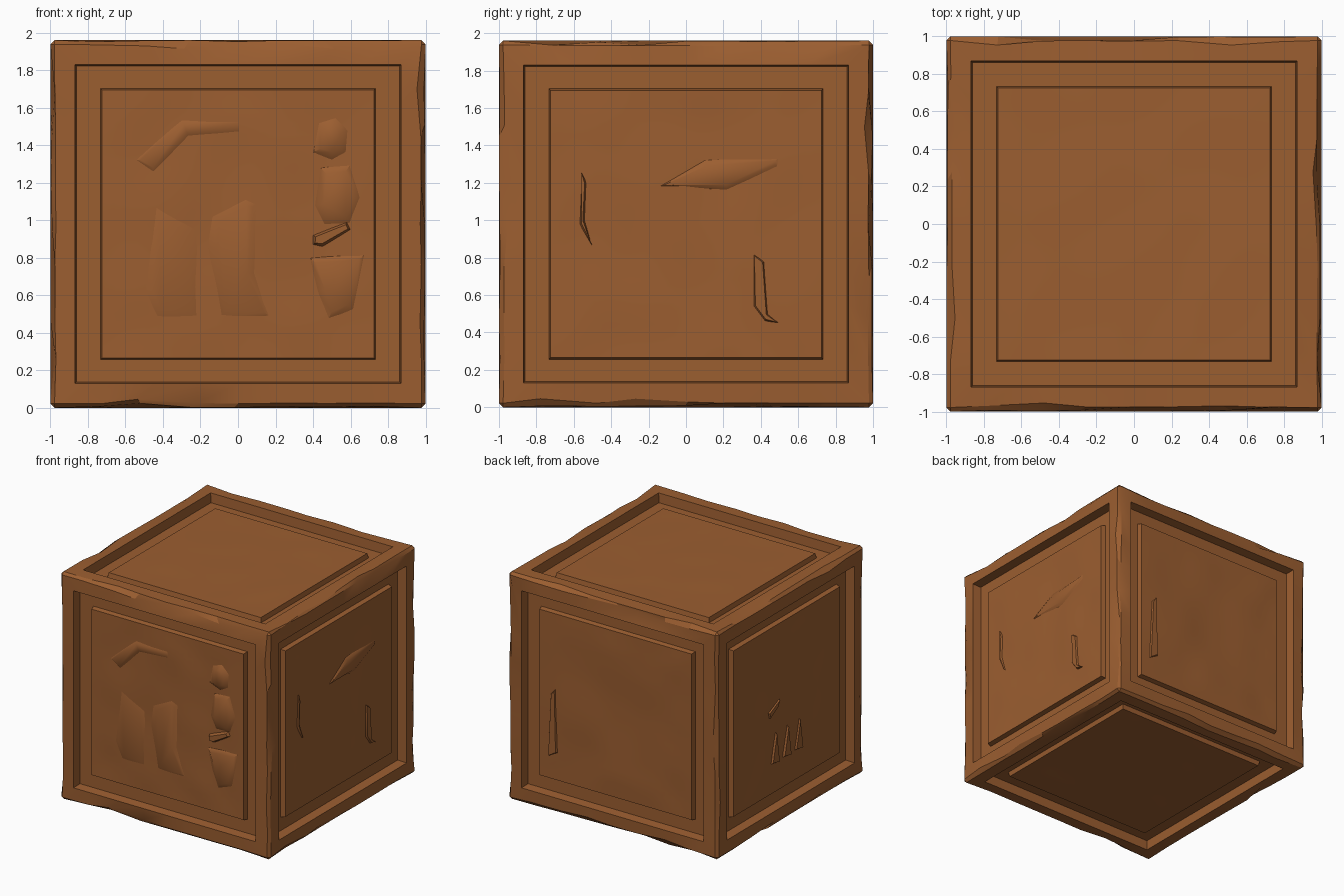
import bpy, bmesh, math, random
from mathutils import Matrix, Vector, noise

if "Cube" in bpy.data.objects:
    bpy.data.objects.remove(bpy.data.objects["Cube"])

random.seed(7)
HZ = 0.98                      # half height of the block
clay = bpy.data.materials.new("brown clay")
clay.diffuse_color = (0.33, 0.112, 0.03, 1)
clay.use_nodes = True
clay.node_tree.nodes["Principled BSDF"].inputs["Base Color"].default_value = clay.diffuse_color


def finish(bm, name, matrix, angle=28):
    bmesh.ops.recalc_face_normals(bm, faces=bm.faces)
    bm.transform(matrix)
    me = bpy.data.meshes.new(name)
    bm.to_mesh(me)
    bm.free()
    me.materials.append(clay)
    me.shade_smooth()
    me.set_sharp_from_angle(angle=math.radians(angle))
    ob = bpy.data.objects.new(name, me)
    bpy.context.collection.objects.link(ob)
    return ob


# Block with a framed recess in every side and worn outer edges
bm = bmesh.new()
bmesh.ops.create_cube(bm, size=2, matrix=Matrix.Diagonal((1, 1, HZ, 1)))
outer = list(bm.edges)
sides = list(bm.faces)
bmesh.ops.inset_individual(bm, faces=sides, thickness=0.185)
rims = list({e for f in sides for e in f.edges})
bmesh.ops.inset_individual(bm, faces=sides, thickness=0.01, depth=-0.08)


def on_edge(co):
    return sum((abs(co.x) > 0.999, abs(co.y) > 0.999, abs(co.z) > HZ - 0.001)) >= 2


bmesh.ops.subdivide_edges(bm, edges=outer + rims, cuts=7, use_grid_fill=True)
edges = [e for e in bm.edges if on_edge(e.verts[0].co) and on_edge(e.verts[1].co)
         and on_edge((e.verts[0].co + e.verts[1].co) / 2)]
bmesh.ops.bevel(bm, geom=edges, offset=0.022, segments=1, affect='EDGES')
for v in bm.verts:             # chips and wear along the edges
    lim = (1, 1, HZ)
    near = [i for i in range(3) if abs(v.co[i]) > lim[i] - 0.03]
    if len(near) == 2:
        for i in near:
            wear = 0.024 if random.random() < 0.15 else random.uniform(0, 0.009)
            v.co[i] -= math.copysign(wear, v.co[i])
        along = ({0, 1, 2} - set(near)).pop()
        if abs(v.co[along]) < 0.85:
            v.co[along] += random.uniform(-0.04, 0.04)
finish(bm, "worn_frame_block", Matrix.Translation((0, 0, HZ)), 20)


# Face frames: right direction, up direction, half height of the side
def side_matrix(u, v, dist):
    u, v = Vector(u), Vector(v)
    n = u.cross(v)
    m = Matrix((u, v, n)).transposed().to_4x4()
    m.translation = n * dist + Vector((0, 0, HZ))
    return m


Z = (0, 0, 1)
SIDES = {
    "front": (side_matrix((1, 0, 0), Z, 1), 0.72, 0.010),
    "right": (side_matrix((0, 1, 0), Z, 1), 0.72, 0.009),
    "back": (side_matrix((-1, 0, 0), Z, 1), 0.72, 0.009),
    "left": (side_matrix((0, -1, 0), Z, 1), 0.72, 0.009),
    "top": (side_matrix((1, 0, 0), (0, 1, 0), HZ), 0.73, 0.004),
    "bottom": (side_matrix((1, 0, 0), (0, -1, 0), HZ), 0.73, 0.004),
}
DEPTH = 0.04

# Raised panel inside each recess, with an uneven hand-worked surface
for k, (name, (mat, hv, amp)) in enumerate(SIDES.items()):
    bm = bmesh.new()
    bmesh.ops.create_grid(bm, x_segments=24, y_segments=24, size=0.5)
    for v in bm.verts:
        v.co.x *= 2 * 0.725
        v.co.y *= 2 * (hv - 0.005)
        fade = min(1, 6 * (0.726 - abs(v.co.x)), 6 * (hv - abs(v.co.y)))
        p = Vector((v.co.x * 3.2, v.co.y * 2.6, k * 7.3))
        v.co.z = -DEPTH + amp * fade * noise.noise(p)
    rim = [e for e in bm.edges if e.is_boundary]
    skirt = bmesh.ops.extrude_edge_only(bm, edges=rim)["geom"]
    for v in skirt:
        if isinstance(v, bmesh.types.BMVert):
            v.co.x *= 1.012
            v.co.y *= 1.012
            v.co.z = -0.082
    finish(bm, name + "_panel", mat)


# Low carved relief: tapered plates rising from the panel
def relief(name, side, pts, height=0.014, taper=0.045):
    bm = bmesh.new()
    f = bm.faces.new([bm.verts.new((x, z - HZ, -DEPTH - 0.006)) for x, z in pts])
    f.normal_update()
    if f.normal.z < 0:
        f.normal_flip()
    bmesh.ops.inset_individual(bm, faces=[f], thickness=taper, depth=height + 0.006)
    finish(bm, name, SIDES[side][0], 40)


# Front: standing figure on the right, weathered shapes beside it
relief("figure_head", "front", [(.40, 1.36), (.43, 1.52), (.52, 1.55), (.59, 1.48), (.58, 1.36), (.50, 1.32)], .022)
relief("figure_torso", "front", [(.44, 1.28), (.60, 1.30), (.66, 1.12), (.60, .98), (.46, .98), (.41, 1.08)], .02)
relief("figure_arm", "front", [(.40, .87), (.40, .92), (.58, .99), (.60, .95), (.45, .86)], .026, .015)
relief("figure_legs", "front", [(.38, .80), (.68, .82), (.62, .52), (.48, .47), (.42, .62)], .016)
relief("carved_beast", "front", [(-.16, .85), (-.14, 1.02), (.04, 1.13), (.12, 1.10), (.10, .72), (.18, .48), (-.10, .48)], .012, .05)
relief("carved_wall", "front", [(-.55, 1.32), (-.30, 1.54), (.02, 1.54), (.02, 1.46), (-.26, 1.44), (-.45, 1.25)], .009, .03)
relief("carved_mound", "front", [(-.52, .62), (-.44, .47), (-.20, .47), (-.22, .95), (-.45, 1.10)], .010, .06)

# Right side: worn band and upright marks
relief("worn_band", "right", [(-.15, 1.18), (.10, 1.32), (.50, 1.34), (.50, 1.28), (.22, 1.16)], .010, .03)
relief("worn_post", "right", [(.36, .82), (.42, .78), (.44, .50), (.50, .45), (.42, .46), (.36, .54)], .016, .012)
relief("worn_strip", "right", [(-.56, 1.26), (-.53, 1.2), (-.54, 1.0), (-.50, .86), (-.57, .98)], .014, .012)

# Back and left sides: a thin strip and pointed chips
relief("back_strip", "back", [(-.64, .45), (-.55, .50), (-.57, 1.05), (-.62, 1.0)], .014, .015)
for i, x in enumerate((-.22, -.06, .10)):
    relief("pointed_chip_%d" % i, "left", [(x, .52), (x + .12, .50), (x + .07, .78)], .015, .02)
relief("small_chip", "left", [(-.26, .98), (-.10, 1.05), (-.12, .98), (-.24, .92)], .014, .015)
